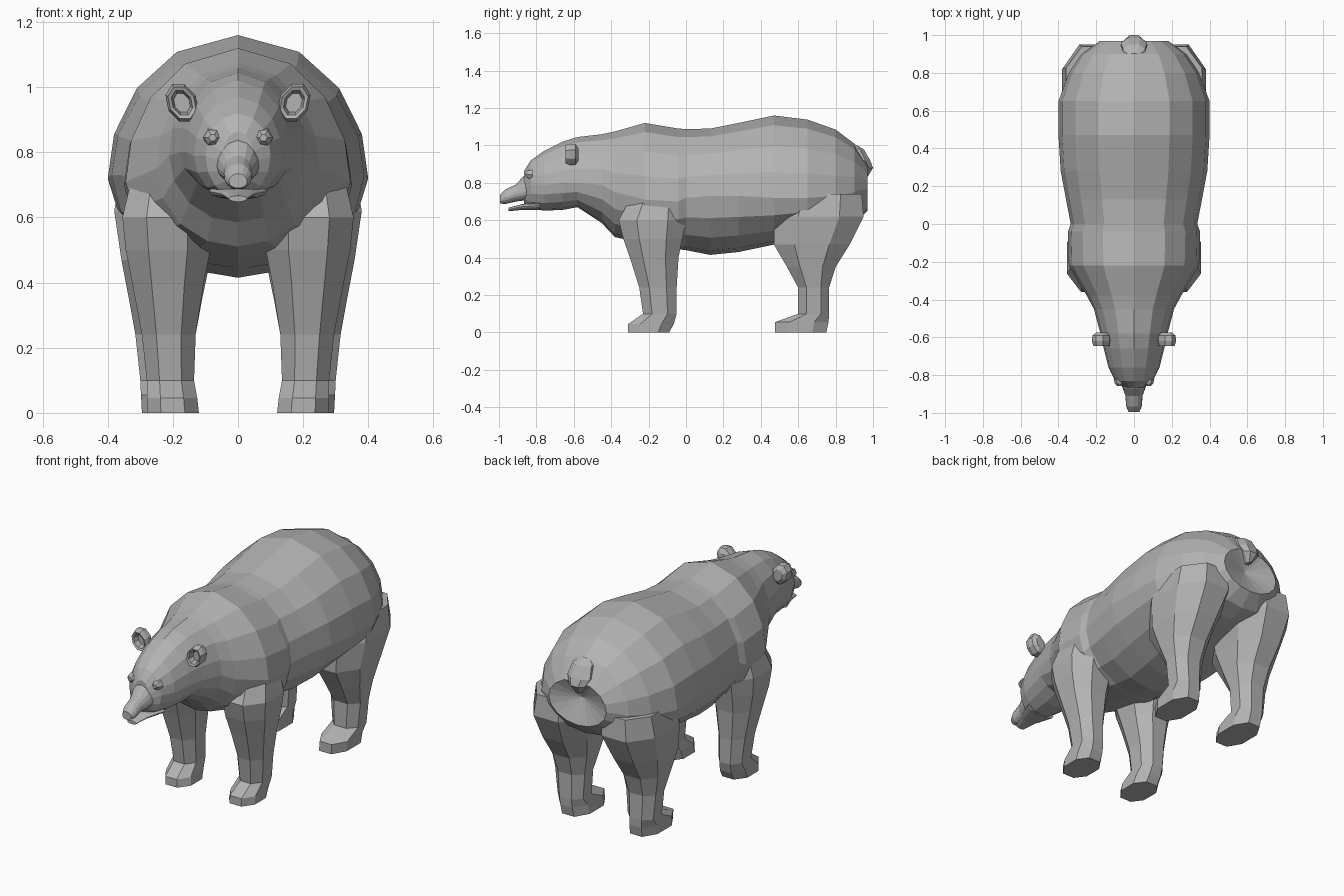
import bpy, bmesh, math
from mathutils import Vector

if "Cube" in bpy.data.objects:
    bpy.data.objects.remove(bpy.data.objects["Cube"])

fur = bpy.data.materials.new("grey fur")
fur.diffuse_color = (0.45, 0.45, 0.45, 1)
fur.use_nodes = True
fur.node_tree.nodes["Principled BSDF"].inputs["Base Color"].default_value = fur.diffuse_color


def loft(name, rings, start=None, end=None):
    """Skin closed rings of equal length; optional pole points replace flat caps."""
    bm = bmesh.new()
    loops = [[bm.verts.new(p) for p in r] for r in rings]
    n = len(loops[0])
    for a, b in zip(loops, loops[1:]):
        for i in range(n):
            j = (i + 1) % n
            bm.faces.new((a[i], a[j], b[j], b[i]))
    for loop, pole in ((loops[0], start), (loops[-1], end)):
        if pole is None:
            bm.faces.new(loop)
        else:
            p = bm.verts.new(pole)
            for i in range(n):
                bm.faces.new((loop[i], loop[(i + 1) % n], p))
    bmesh.ops.recalc_face_normals(bm, faces=bm.faces)
    me = bpy.data.meshes.new(name)
    bm.to_mesh(me)
    bm.free()
    me.materials.append(fur)
    ob = bpy.data.objects.new(name, me)
    bpy.context.collection.objects.link(ob)
    return ob


HALF = [0, 28, 51, 72, 90, 112, 135, 158, 180]
ANGLES = HALF + [360 - a for a in HALF[-2:0:-1]]


def section(y, top, bottom, width, mid):
    """Egg-shaped cross-section across the body, widest at height mid."""
    ring = []
    for a in map(math.radians, ANGLES):
        h = top - mid if math.cos(a) > 0 else mid - bottom
        ring.append(Vector((width * math.sin(a), y, mid + h * math.cos(a))))
    return ring


def octagon(z, y0, y1, x0, x1, side=1, c=0.27):
    """Horizontal chamfered rectangle for limbs."""
    uv = [(c, 0), (1 - c, 0), (1, c), (1, 1 - c), (1 - c, 1), (c, 1), (0, 1 - c), (0, c)]
    return [Vector((side * (x0 + u * (x1 - x0)), y0 + v * (y1 - y0), z)) for u, v in uv]


def merge(target, part):
    """Weld a part into the target as one skin."""
    mod = target.modifiers.new("weld", 'BOOLEAN')
    mod.operation = 'UNION'
    mod.solver = 'EXACT'
    mod.object = part
    bpy.context.view_layer.objects.active = target
    bpy.ops.object.modifier_apply(modifier=mod.name)
    bpy.data.objects.remove(part)


# Body with neck and head: y, top, bottom, half width, height of widest point
body = loft("body", [section(*s) for s in (
    (-.865, .865, .69, .05, .77),
    (-.83, .92, .66, .10, .79),
    (-.76, .97, .652, .135, .79),
    (-.66, 1.02, .655, .16, .80),
    (-.58, 1.045, .67, .178, .80),
    (-.45, 1.06, .585, .212, .79),
    (-.38, 1.075, .51, .25, .75),
    (-.22, 1.12, .475, .345, .71),
    (-.04, 1.09, .445, .35, .70),
    (.0, 1.088, .44, .335, .72),
    (.13, 1.09, .415, .36, .73),
    (.28, 1.12, .43, .388, .73),
    (.47, 1.16, .47, .40, .72),
    (.65, 1.138, .52, .40, .72),
    (.80, 1.085, .55, .345, .73),
    (.90, 1.01, .58, .275, .75),
    (.97, .90, .65, .18, .77),
)], end=(0, .92, .79))

# Muzzle and lower jaw
merge(body, loft("muzzle", [section(*s) for s in (
    (-.80, .87, .70, .08, .78),
    (-.87, .835, .705, .06, .75),
    (-.91, .79, .70, .045, .74),
    (-.965, .765, .687, .042, .72),
    (-.995, .735, .69, .028, .71),
)]))
merge(body, loft("jaw", [section(*s) for s in (
    (-.78, .70, .655, .09, .68),
    (-.88, .685, .655, .05, .672),
    (-.95, .667, .648, .028, .658),
)]))

# Legs: height, front y, back y, inner x, outer x
FRONT = ((.75, -.28, -.02, .10, .32), (.60, -.36, 0, .08, .355), (.50, -.335, -.02, .085, .345),
         (.40, -.30, -.04, .105, .325), (.24, -.25, -.05, .13, .295), (.10, -.23, -.05, .135, .28),
         (.045, -.31, -.065, .125, .28), (0, -.31, -.09, .12, .28))
REAR = ((.74, .52, .94, .05, .36), (.62, .47, .95, .045, .38), (.47, .47, .875, .085, .358),
        (.35, .54, .80, .11, .335), (.24, .60, .765, .13, .315), (.10, .60, .765, .14, .30),
        (.055, .475, .762, .135, .298), (0, .475, .75, .13, .295))
for side in (-1, 1):
    for name, rows in (("front_leg", FRONT), ("rear_leg", REAR)):
        merge(body, loft(name, [octagon(*r, side) for r in rows]))

# Ears: cupped discs, rings given as y and scale
for side, label in ((-1, "left_ear"), (1, "right_ear")):
    rings = []
    for y, s in ((-.575, .55), (-.59, .95), (-.62, 1), (-.645, .85), (-.64, .65), (-.61, .5)):
        rings.append([Vector((side * (.172 + s * (.05 * math.cos(a) + .012 * math.sin(a))),
                              y, .952 + s * .062 * math.sin(a)))
                      for a in (math.tau * (i + .5) / 8 for i in range(8))])
    loft(label, rings)

# Eyes: small faceted beads set under the brow
for side, label in ((-1, "left_eye"), (1, "right_eye")):
    rings = [[Vector((side * .078 + r * math.cos(i * math.pi / 3), y, .845 + r * math.sin(i * math.pi / 3)))
              for i in range(6)] for y, r in ((-.82, .03), (-.845, .024), (-.857, .012))]
    loft(label, rings)

# Tail: short flat teardrop
loft("tail", [octagon(z, y0, y1, -w, w) for z, y0, y1, w in (
    (1.005, .87, .905, .025), (.98, .87, .95, .058), (.92, .89, .985, .07),
    (.88, .91, 1.0, .05), (.83, .93, .97, .012))])
